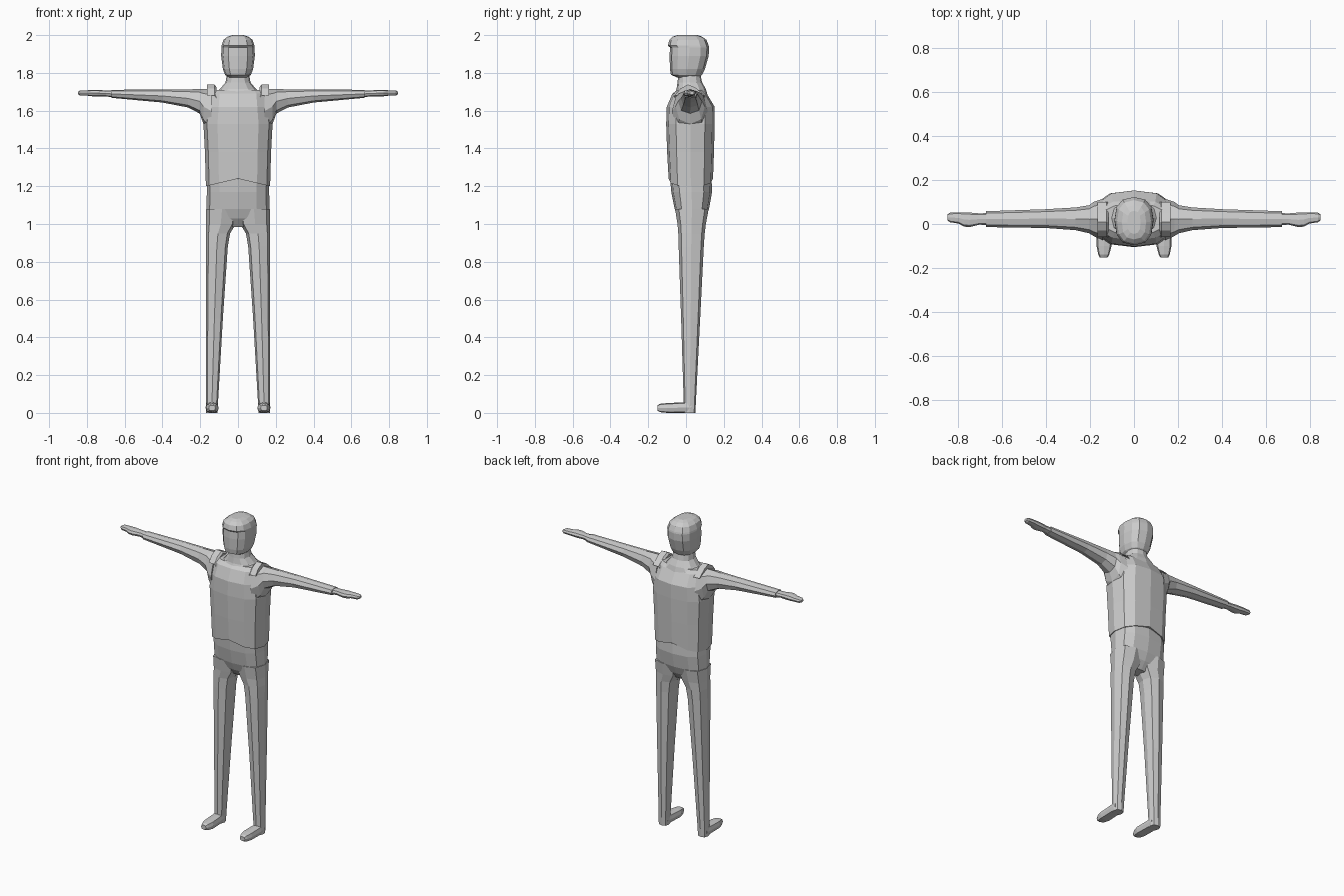
import bpy
from math import cos, sin, pi, copysign


def make(name, verts, faces, mirror=False):
    me = bpy.data.meshes.new(name)
    me.from_pydata(verts, [], faces)
    import bmesh
    bm = bmesh.new()
    bm.from_mesh(me)
    bmesh.ops.recalc_face_normals(bm, faces=bm.faces)
    bm.to_mesh(me)
    bm.free()
    ob = bpy.data.objects.new(name, me)
    bpy.context.collection.objects.link(ob)
    if mirror:
        m = ob.modifiers.new("mirror", 'MIRROR')
        m.use_axis[0] = True
    return ob


def loft(name, axis, rings, n=8, p=0.85, mirror=False):
    """Skin rounded sections: (position, a0, a1, b0, b1) across the given axis."""
    verts = []
    for pos, a0, a1, b0, b1 in rings:
        for i in range(n):
            c, s = cos(2 * pi * i / n), sin(2 * pi * i / n)
            c, s = [copysign(abs(t) ** p, t) if abs(t) > 1e-6 else 0 for t in (c, s)]
            a, b = (a0 + a1) / 2 + c * (a1 - a0) / 2, (b0 + b1) / 2 + s * (b1 - b0) / 2
            verts.append({'x': (pos, a, b), 'y': (a, pos, b), 'z': (a, b, pos)}[axis])
    k = len(rings)
    faces = [(r * n + i, r * n + (i + 1) % n, (r + 1) * n + (i + 1) % n, (r + 1) * n + i)
             for r in range(k - 1) for i in range(n)]
    faces += [tuple(range(n)), tuple(range((k - 1) * n, k * n))]
    return make(name, verts, faces, mirror)


def sym(rows):
    return [(z, -w, w, f, b) for z, w, f, b in rows]


# head with a slight overhanging fringe
loft("head", 'z', sym([
    (1.775, .05, -.045, .07), (1.79, .068, -.08, .085), (1.82, .08, -.085, .1),
    (1.89, .089, -.087, .12), (1.935, .088, -.085, .122), (1.945, .087, -.096, .12),
    (1.975, .077, -.088, .108), (1.992, .055, -.07, .085), (2.0, .03, -.045, .06)]), 12, .8)

# neck flaring into the shoulders
loft("neck", 'z', sym([
    (1.68, .14, -.065, .115), (1.715, .095, -.05, .105), (1.75, .066, -.045, .085),
    (1.80, .058, -.04, .075)]), 12)

# shirt body; the hem rises at front and back
shirt = loft("shirt", 'z', sym([
    (1.2, .17, -.092, .143), (1.38, .175, -.1, .148), (1.53, .183, -.105, .152),
    (1.62, .172, -.102, .152), (1.69, .163, -.072, .11), (1.71, .145, -.045, .09)]), 12, .75)
for v in shirt.data.vertices:
    if v.co.z < 1.21:
        v.co.z += .04 * (1 - abs(v.co.x) / .17)

# raised shoulder seams
prof = [(-.06, 1.68), (-.03, 1.717), (.01, 1.738), (.05, 1.722), (.1, 1.68)]
sv = [(x, y, z - d) for x, d in ((.115, .012), (.125, 0), (.165, 0)) for y, z in prof]
sf = [(r * 5 + i, r * 5 + (i + 1) % 5, r * 5 + 5 + (i + 1) % 5, r * 5 + 5 + i)
      for r in range(2) for i in range(5)]
make("shoulder_seam", sv, sf + [tuple(range(5)), tuple(range(10, 15))], True)

# arms with sleeve root, wrist and hand
loft("arm", 'x', [
    (.14, -.075, .115, 1.48, 1.715), (.183, -.055, .1, 1.53, 1.714),
    (.203, -.042, .085, 1.585, 1.714), (.265, -.028, .075, 1.617, 1.713),
    (.4, -.018, .067, 1.643, 1.713), (.67, -.014, .058, 1.668, 1.71)], 8, .85, True)
loft("hand", 'x', [
    (.66, -.005, .05, 1.67, 1.707), (.70, -.003, .048, 1.676, 1.707),
    (.745, -.014, .052, 1.675, 1.71), (.77, -.012, .053, 1.676, 1.71),
    (.795, .002, .053, 1.679, 1.708), (.835, .008, .051, 1.68, 1.707),
    (.846, .018, .044, 1.686, 1.701)], 8, .75, True)

# pelvis closing into the crotch
loft("pelvis", 'z', sym([
    (1.25, .163, -.085, .135), (1.17, .165, -.078, .138), (1.08, .167, -.06, .122),
    (1.03, .16, -.04, .1), (.985, .09, -.005, .065)]), 12, .75)

# legs
loft("leg", 'z', [
    (1.08, .0, .169, -.058, .12), (1.0, .012, .17, -.045, .105),
    (.95, .042, .17, -.041, .099), (.88, .054, .17, -.039, .094),
    (.5, .08, .17, -.026, .075), (.05, .106, .17, -.012, .052),
    (0, .108, .17, -.012, .05)], 8, .75, True)

# feet
loft("foot", 'y', [
    (.03, .108, .17, 0, .06), (-.01, .106, .172, 0, .056), (-.10, .102, .17, 0, .052),
    (-.138, .112, .162, .004, .048), (-.152, .12, .155, .012, .04)], 8, .6, True)
